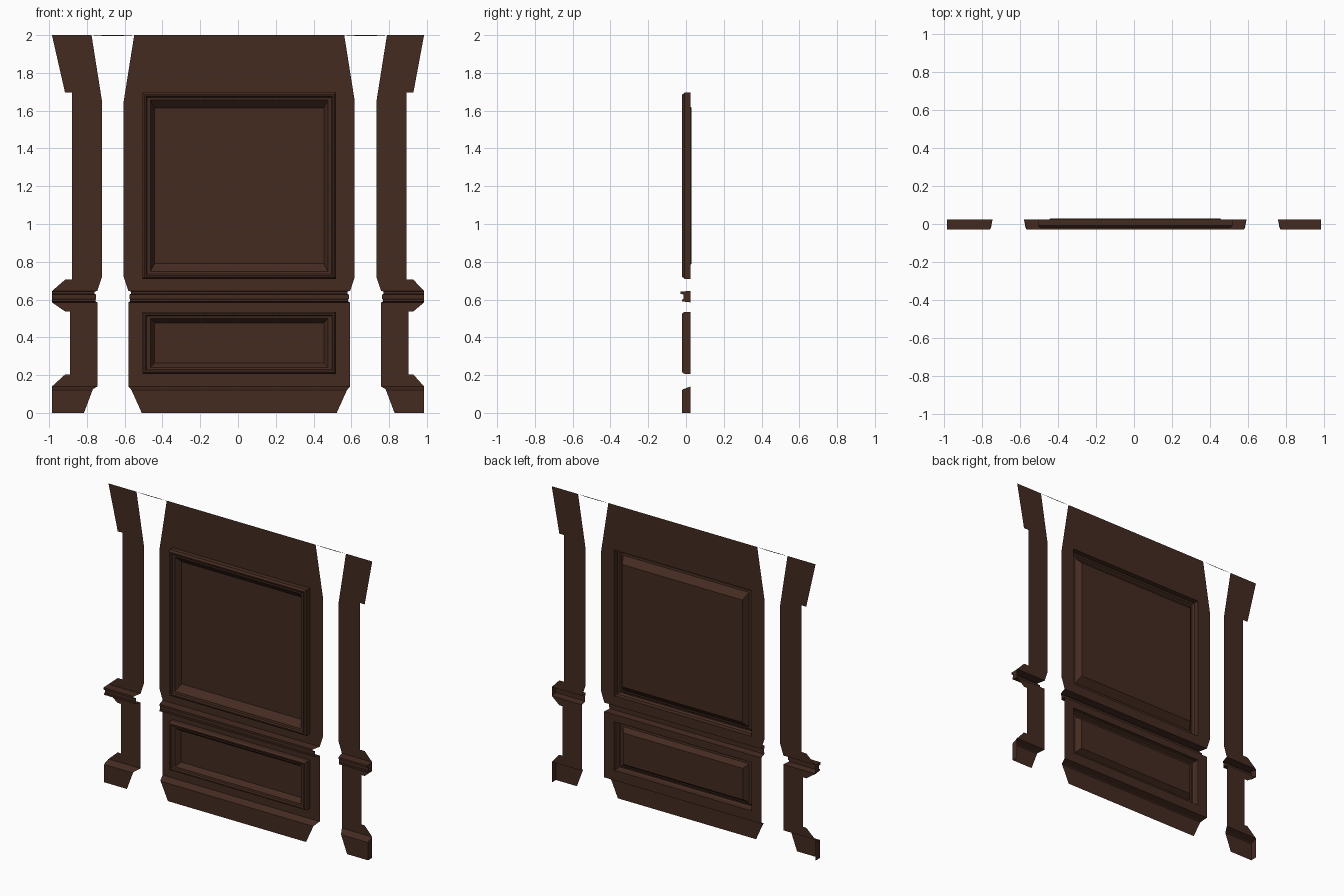
import bpy, bmesh

if "Cube" in bpy.data.objects:
    bpy.data.objects.remove(bpy.data.objects["Cube"])

CX, WALL, LIM = 0.0065, 0.025, 0.985   # pattern centre, wall plane, outer cut

wood = bpy.data.materials.new("dark_wood")
wood.diffuse_color = (0.058, 0.024, 0.015, 1)
wood.use_nodes = True
wood.node_tree.nodes["Principled BSDF"].inputs["Base Color"].default_value = wood.diffuse_color


def px(s, a):
    """Distance a from the pattern centre on side s, clipped to the outer cut."""
    return max(-LIM, min(LIM, CX + s * a))


def finish(name, bm):
    bmesh.ops.remove_doubles(bm, verts=bm.verts, dist=1e-5)
    bmesh.ops.recalc_face_normals(bm, faces=bm.faces)
    if sum(f.normal.y * f.calc_area() for f in bm.faces) > 0:
        bmesh.ops.reverse_faces(bm, faces=bm.faces)
    me = bpy.data.meshes.new(name)
    bm.to_mesh(me)
    bm.free()
    me.materials.append(wood)
    ob = bpy.data.objects.new(name, me)
    bpy.context.collection.objects.link(ob)
    return ob


def sheet(name, *loops):
    """Flat wall sheet: first loop is the outline, further loops are holes."""
    bm = bmesh.new()
    for loop in loops:
        vs = [bm.verts.new((x, WALL, z)) for x, z in loop]
        for i, v in enumerate(vs):
            bm.edges.new((vs[i - 1], v))
    bmesh.ops.triangle_fill(bm, edges=bm.edges[:], use_beauty=True, normal=(0, -1, 0))
    finish(name, bm)


def rect(hw, z0, z1):
    return [(CX - hw, z0), (CX + hw, z0), (CX + hw, z1), (CX - hw, z1)]


def framed_panel(name, hw, z0, z1, steps):
    """Nested rectangles (inset x, inset z, depth) bridged into a moulding with a field."""
    bm = bmesh.new()
    rings = [[bm.verts.new((x, y, z)) for x, z in rect(hw - ix, z0 + iz, z1 - iz)]
             for ix, iz, y in steps]
    for a, b in zip(rings, rings[1:]):
        for i in range(4):
            bm.faces.new((a[i - 1], a[i], b[i], b[i - 1]))
    bm.faces.new(rings[-1])
    finish(name, bm)


def strip(name, rows, cap=0):
    """Moulding from rows (x left, x right, y, z); cap -1/1 closes the outer end."""
    bm = bmesh.new()
    vs = [(bm.verts.new((l, y, z)), bm.verts.new((r, y, z))) for l, r, y, z in rows]
    for a, b in zip(vs, vs[1:]):
        bm.faces.new((a[0], a[1], b[1], b[0]))
    if cap:
        bm.faces.new([v[1 if cap > 0 else 0] for v in vs])
    finish(name, bm)


# Profiles: (centre half width, side inner edge, y, z)
rail = [(.5865, .7515, WALL, .645), (.572, .765, -.03, .643), (.572, .765, -.03, .63),
        (.580, .757, -.014, .627), (.580, .757, -.014, .603), (.577, .760, -.02, .60),
        (.577, .760, -.02, .59), (.5865, .7515, WALL, .585)]
base = [(.5865, .7515, WALL, .14), (.574, .775, -.016, .125), (.570, .777, -.02, .12),
        (.516, .822, -.02, 0)]

# Centre wall sheets with panel openings
HW = 0.512
half = [(.556, 2), (.6115, 1.65), (.6115, .72), (.5865, .645)]
sheet("centre_wall_upper",
      [(px(-1, a), z) for a, z in half] + [(px(1, a), z) for a, z in reversed(half)],
      rect(HW, .71, 1.695))
sheet("centre_wall_lower", rect(.5865, .14, .585), rect(HW, .207, .535))

# Moulded recessed panels
framed_panel("upper_panel", HW, .71, 1.695,
             [(0, 0, WALL), (0, 0, -.008), (.010, .010, -.02), (.018, .018, -.02),
              (.024, .024, -.012), (.042, .038, -.01), (.064, .08, .03)])
framed_panel("lower_panel", HW, .207, .535,
             [(0, 0, WALL), (0, 0, -.008), (.008, .008, -.02), (.016, .016, -.02),
              (.022, .022, -.012), (.042, .034, -.01), (.064, .058, .024)])

# Centre chair rail and base
strip("centre_rail", [(px(-1, c), px(1, c), y, z) for c, _, y, z in rail])
strip("centre_base", [(px(-1, c), px(1, c), y, z) for c, _, y, z in base])

# Side walls, rails, bases and the thin slivers above the gaps
for s, side in ((-1, "left"), (1, "right")):
    upper = [(.995, 2), (.782, 2), (.7265, 1.65), (.7265, .72), (.7515, .645), (.995, .645),
             (.922, .705), (.8865, .705), (.8865, 1.695), (.922, 1.695)]
    lower = [(.995, .585), (.7515, .585), (.7515, .14), (.995, .14),
             (.922, .203), (.8965, .203), (.8965, .537), (.922, .537)]
    sheet(side + "_wall_upper", [(px(s, a), z) for a, z in upper])
    sheet(side + "_wall_lower", [(px(s, a), z) for a, z in lower])
    for name, prof in (("rail", rail), ("base", base)):
        rows = []
        for _, a, y, z in prof:
            l, r = sorted((px(s, a), s * LIM))
            rows.append((l, r, y, z))
        if name == "base":   # close the profile back to the wall at the end
            bm = bmesh.new()
            bm.faces.new([bm.verts.new((s * LIM, y, z)) for _, _, y, z in base]
                         + [bm.verts.new((s * LIM, WALL, 0))])
            finish(side + "_base_end", bm)
            strip(side + "_base", rows)
        else:
            strip(side + "_rail", rows, s)
    sheet(side + "_gap_sliver", [(px(s, .556), 2), (px(s, .782), 2),
                                 (px(s, .72), 1.996), (px(s, .62), 1.996)])
